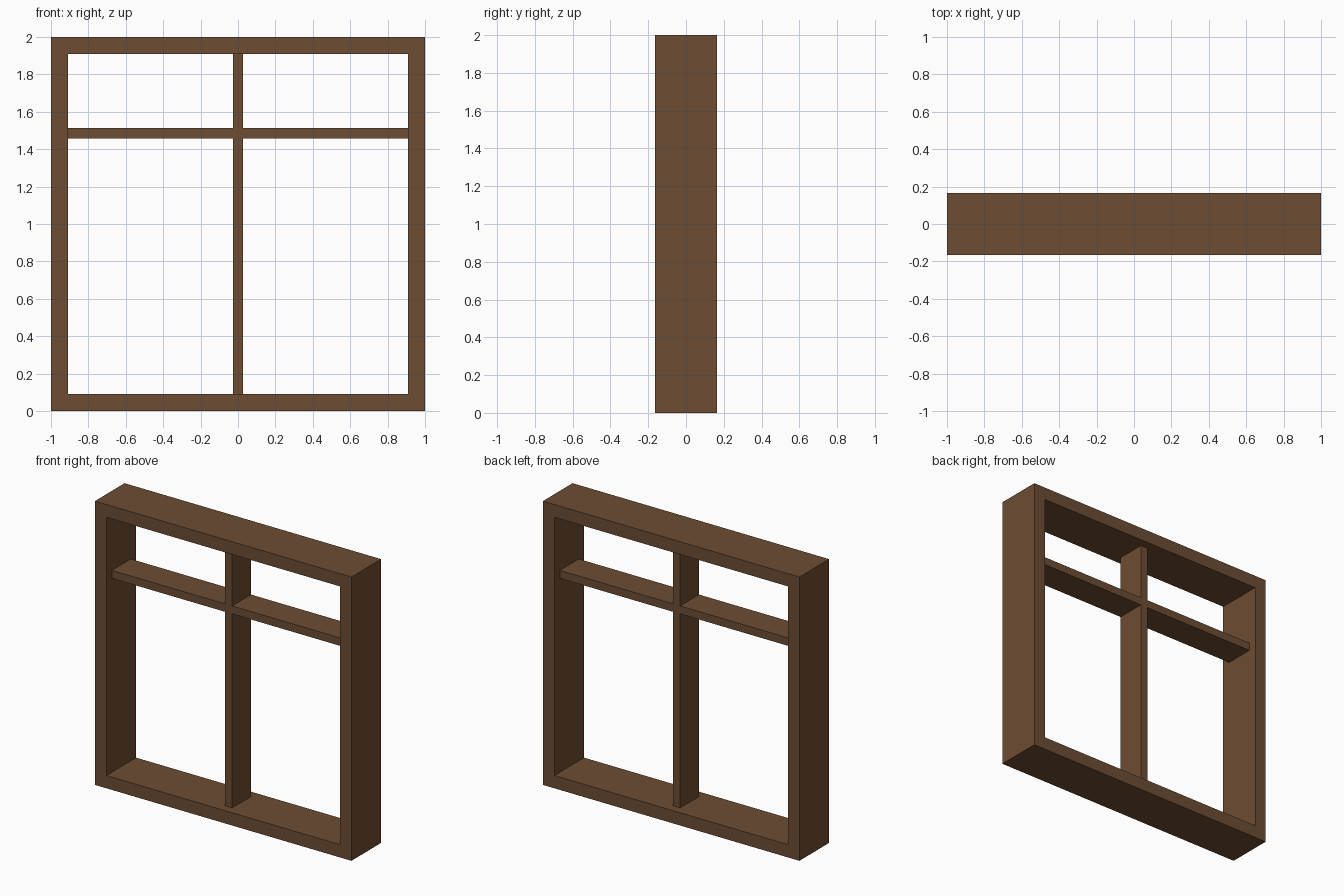
import bpy

if "Cube" in bpy.data.objects:
    bpy.data.objects.remove(bpy.data.objects["Cube"])

wood = bpy.data.materials.new("brown wood")
wood.diffuse_color = (0.153, 0.074, 0.033, 1)
wood.use_nodes = True
wood.node_tree.nodes["Principled BSDF"].inputs["Base Color"].default_value = wood.diffuse_color


def box(name, x, y, z):
    """Box spanning the given (min, max) ranges."""
    bpy.ops.mesh.primitive_cube_add(
        size=1, location=[(a + b) / 2 for a, b in (x, y, z)])
    ob = bpy.context.object
    ob.name = name
    ob.scale = [b - a for a, b in (x, y, z)]
    bpy.ops.object.transform_apply(location=False, rotation=False, scale=True)
    ob.data.materials.append(wood)
    return ob


T = 0.09                    # outer frame thickness
D = (-0.165, 0.165)         # outer frame depth
BD = (-0.105, 0.105)        # glazing bar depth
W = 0.028                   # glazing bar half width
Z = 1.485                   # crossbar height

# Outer frame: full-height posts with rails between them
box("left_post", (-1, -1 + T), D, (0, 2))
box("right_post", (1 - T, 1), D, (0, 2))
box("bottom_rail", (-1 + T, 1 - T), D, (0, T))
box("top_rail", (-1 + T, 1 - T), D, (2 - T, 2))

# Recessed glazing bars
box("vertical_bar", (-W, W), BD, (T, 2 - T))
box("left_crossbar", (-1 + T, -W), BD, (Z - W, Z + W))
box("right_crossbar", (W, 1 - T), BD, (Z - W, Z + W))
